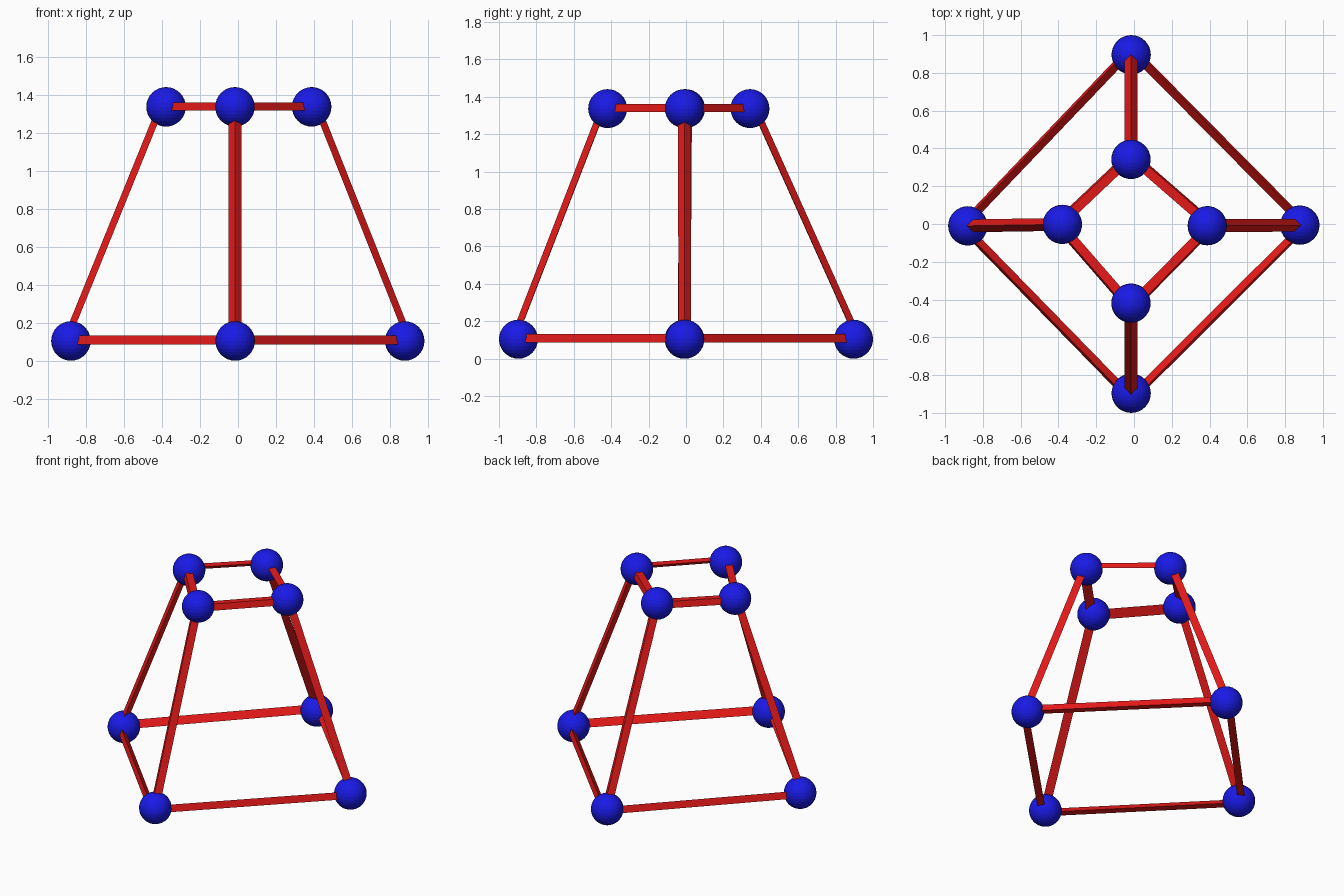
import bpy, bmesh
from mathutils import Vector

if "Cube" in bpy.data.objects:
    bpy.data.objects.remove(bpy.data.objects["Cube"])


def material(name, colour):
    m = bpy.data.materials.new(name)
    m.diffuse_color = (*colour, 1)
    m.use_nodes = True
    m.node_tree.nodes["Principled BSDF"].inputs["Base Color"].default_value = m.diffuse_color
    return m


RED = material("red", (0.8, 0.01, 0.01))
BLUE = material("blue", (0.01, 0.01, 0.8))
R = 0.104  # ball radius

# Corner positions: left, front, right, back
bottom = [Vector(p) for p in ((-0.88, -0.01, R), (-0.015, -0.896, R),
                              (0.878, -0.006, R), (-0.015, 0.896, R))]
top = [Vector(p) for p in ((-0.379, -0.002, 1.337), (-0.016, -0.419, 1.337),
                           (0.388, -0.009, 1.337), (-0.016, 0.342, 1.337))]


def finish(bm, name, mat):
    mesh = bpy.data.meshes.new(name)
    bmesh.ops.recalc_face_normals(bm, faces=bm.faces)
    bm.to_mesh(mesh)
    bm.free()
    mesh.materials.append(mat)
    bpy.context.collection.objects.link(bpy.data.objects.new(name, mesh))


def ball(name, pos):
    bm = bmesh.new()
    bmesh.ops.create_uvsphere(bm, u_segments=32, v_segments=16, radius=R)
    bmesh.ops.translate(bm, verts=bm.verts, vec=pos)
    finish(bm, name, BLUE)


def beam(name, a, b, section):
    """Three-sided beam; section is (outward, sideways) offsets."""
    along = (b - a).normalized()
    mid = (a + b) / 2
    out = Vector((mid.x, mid.y, 0))
    out = (out - along * out.dot(along)).normalized()
    side = along.cross(out)
    if side.z < 0:
        side = -side
    bm = bmesh.new()
    ends = [[bm.verts.new(p + out * u + side * w) for u, w in section]
            for p in (a, b)]
    n = len(section)
    for i in range(n):
        j = (i + 1) % n
        bm.faces.new((ends[0][i], ends[0][j], ends[1][j], ends[1][i]))
    bm.faces.new(ends[0])
    bm.faces.new(ends[1])
    finish(bm, name, RED)


# Sections: ridge faces outward on the legs, flat strip outward on the rings
LEG = [(0.044, 0), (0.008, 0.034), (0.008, -0.034)]
LOW = [(0.043, -0.018), (0.031, 0.029), (-0.005, -0.016)]
HIGH = [(0.033, 0.024), (0.042, -0.019), (-0.015, 0.022)]

names = ["left", "front", "right", "back"]
for i, n in enumerate(names):
    j = (i + 1) % 4
    ball(f"{n}_lower_ball", bottom[i])
    ball(f"{n}_upper_ball", top[i])
    beam(f"{n}_leg", bottom[i], top[i], LEG)
    beam(f"{n}_to_{names[j]}_lower_bar", bottom[i], bottom[j], LOW)
    beam(f"{n}_to_{names[j]}_upper_bar", top[i], top[j], HIGH)
